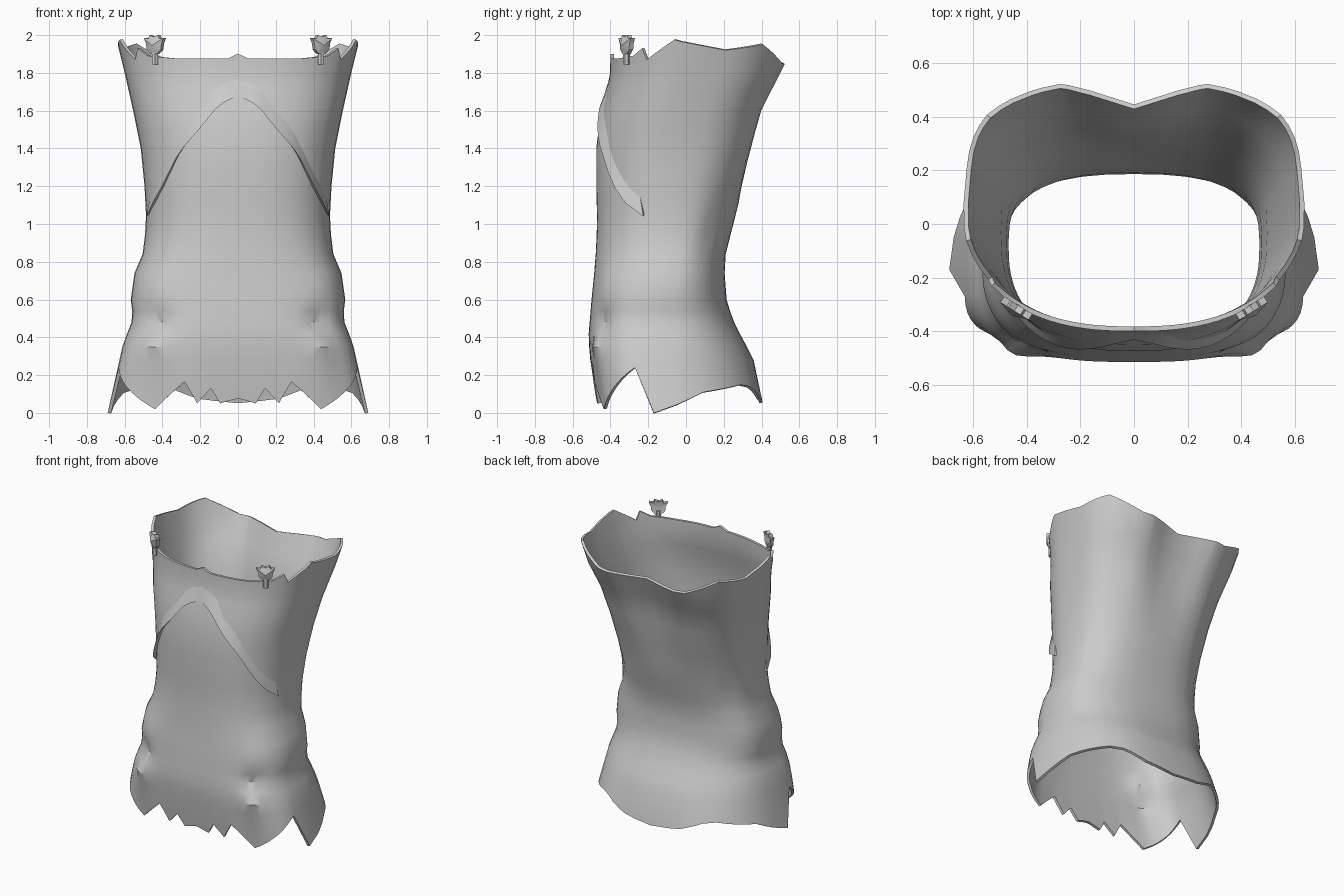
import bpy, bmesh, math
from mathutils import Vector, Matrix

cube = bpy.data.objects.get("Cube")
if cube:
    bpy.data.objects.remove(cube, do_unlink=True)

# One plain cloth material
cloth = bpy.data.materials.new("light grey cloth")
cloth.use_nodes = True
GREY = (0.6, 0.6, 0.6, 1)
cloth.diffuse_color = GREY
cloth.node_tree.nodes["Principled BSDF"].inputs["Base Color"].default_value = GREY


def interp(points, t):
    """Piecewise linear lookup in a list of (position, value)."""
    if t <= points[0][0]:
        return points[0][1]
    for (a, va), (b, vb) in zip(points, points[1:]):
        if t <= b:
            return va + (vb - va) * (t - a) / (b - a)
    return points[-1][1]


# Body profiles by height
WIDTH = [(0, .69), (.2, .645), (.36, .61), (.44, .58), (.5, .555), (.6, .568), (.74, .548), (.84, .505),
         (1.0, .485), (1.2, .495), (1.4, .515), (1.6, .555), (1.8, .6), (1.96, .64)]
FRONT = [(.02, -.465), (.2, -.5), (.4, -.517), (.6, -.5), (.8, -.48), (1.0, -.47), (1.2, -.475),
         (1.4, -.475), (1.6, -.45), (1.7, -.42), (1.8, -.402), (1.9, -.4)]
BACK = [(.05, .405), (.12, .41), (.2, .39), (.3, .35), (.4, .295), (.5, .245), (.6, .215), (.8, .2),
        (1.0, .25), (1.2, .305), (1.4, .365), (1.6, .42), (1.85, .54)]
MIDDLE = [(0, -.17), (.25, -.19), (.5, -.15), (.85, -.09), (1.2, -.06), (1.6, 0), (1.95, .08)]
FRONT_POWER = [(0, 3), (.6, 2.8), (1, 2.5), (1.9, 2.45)]
BACK_POWER = [(0, 2.4), (1.2, 2.5), (1.9, 3)]

# Edge heights by angle: 0 is the front, 90 the side, 180 the back
HEM = [(0, .075), (.5, .07), (3, .05), (6, .13), (10.5, .05), (13, .1), (17, .165), (31, .02), (54, .12),
       (82, .24), (90, 0), (113, .11), (141, .15), (150, .14), (165, .08), (180, .055)]
RIM = [(0, 1.9), (3, 1.875), (26, 1.875), (46, 1.89), (54, 1.93), (59, 1.87), (77, 1.975), (90, 1.945), (99, 1.92),
       (127, 1.95), (155, 1.85), (180, 1.84)]
# Arched lower edge of the chest, height by x
ARCH = [(0, 1.68), (.1, 1.63), (.2, 1.5), (.3, 1.38), (.4, 1.17), (.47, 1.04)]


def bump(angle, z, a0, z0, ra, rz):
    return math.exp(-((angle - a0) / ra) ** 2 - ((z - z0) / rz) ** 2)


def surface(angle, z, out=0.0):
    """Point on the body, pushed outward by out."""
    a = math.radians(angle)
    s, c = abs(math.sin(a)), math.cos(a)
    power = interp(FRONT_POWER if angle < 90 else BACK_POWER, z)
    mid = interp(MIDDLE, z)
    reach = mid - interp(FRONT, z) if angle < 90 else interp(BACK, z) - mid
    x = interp(WIDTH, z) * s ** (2 / power) if 0 < angle < 180 else 0.0
    y = mid - math.copysign(reach * abs(c) ** (2 / power), c)
    # dip between the shoulder blades
    if angle > 90:
        y -= .09 * max(0, 1 - x / .27) * min(1, max(0, (z - 1.1) / .75))
    # ledge where the skirt panel leaves the hip, and hollows at the waist
    out += .03 * bump(angle, z, 37, .35, 9, .06) - .03 * bump(angle, z, 42, .48, 10, .06)
    out += .012 * bump(angle, z, 45, .66, 14, .08) - .012 * bump(angle, z, 125, .98, 9, .12)
    d = Vector((s, -c, 0))
    p = Vector((x, y, z)) + d * out
    if angle in (0, 180):
        p.x = 0
    return p


def finish(obj, angle):
    """Apply modifiers, colour and shade."""
    bpy.ops.object.select_all(action='DESELECT')
    obj.select_set(True)
    bpy.context.view_layer.objects.active = obj
    for m in [m.name for m in obj.modifiers]:
        bpy.ops.object.modifier_apply(modifier=m)
    bpy.ops.object.shade_smooth_by_angle(angle=math.radians(angle))


def make(name, verts, faces):
    mesh = bpy.data.meshes.new(name)
    mesh.from_pydata(verts, [], faces)
    mesh.materials.append(cloth)
    obj = bpy.data.objects.new(name, mesh)
    bpy.context.collection.objects.link(obj)
    return obj


def mirror(obj):
    m = obj.modifiers.new("mirror", 'MIRROR')
    m.use_clip = True
    m.merge_threshold = .0005


# Torso shell: half a lofted skin, mirrored and thickened inward
columns = sorted({a for a, _ in HEM} | {a for a, _ in RIM}
                 | {8, 21, 36, 41, 65, 71, 106, 120, 134, 162, 172})
levels = [.28, .35, .42, .48, .54, .6, .67, .74, .84, .94, 1.04, 1.12, 1.2, 1.3, 1.4, 1.5, 1.6, 1.7, 1.8]
verts, faces = [], []
for a in columns:
    for z in [interp(HEM, a)] + levels + [interp(RIM, a)]:
        verts.append(surface(a, z))
n = len(levels) + 2
for i in range(len(columns) - 1):
    for j in range(n - 1):
        k = i * n + j
        faces.append((k, k + n, k + n + 1, k + 1))
torso = make("torso_shell", verts, faces)
mirror(torso)
shell = torso.modifiers.new("thickness", 'SOLIDIFY')
shell.thickness = .018
shell.offset = -1
finish(torso, 32)


def angle_at(x, z):
    """Front angle whose surface point has the given x."""
    f = min(1, x / interp(WIDTH, z))
    return math.degrees(math.asin(f ** (interp(FRONT_POWER, z) / 2)))


# Chest fold: a wedge lip along the arch
verts, faces = [], []
steps = 12
for i in range(steps + 1):
    x = .47 * i / steps
    z = interp(ARCH, x)
    lip = .006 + .018 * min(1, x / .2) * (1 if i < steps else .5)
    a = angle_at(x, z)
    top = z + .12
    verts += [surface(a, z + .015, -.004), surface(a, z, lip), surface(angle_at(x * .99, top), top, -.003)]
for i in range(steps):
    k = i * 3
    faces += [(k, k + 3, k + 4, k + 1), (k + 1, k + 4, k + 5, k + 2)]
k = steps * 3
faces.append((k, k + 2, k + 1))
fold = make("chest_fold", verts, faces)
mirror(fold)
finish(fold, 35)

# Shoulder clasps: small scalloped cups standing on the rim
OUTLINE = [(-.02, -.05), (.02, -.05), (.045, -.025), (.048, .005), (.062, .035), (.034, .032), (.026, .05),
           (0, .04), (-.026, .05), (-.034, .032), (-.062, .035), (-.048, .005), (-.045, -.025)]
for side, label in ((1, "left"), (-1, "right")):
    bm = bmesh.new()
    ring = [[bm.verts.new((x, y, z)) for x, z in OUTLINE] for y in (-.012, .014)]
    hubs = [bm.verts.new((0, y, -.005)) for y in (-.032, .002)]
    count = len(OUTLINE)
    for i in range(count):
        j = (i + 1) % count
        bm.faces.new((ring[0][i], ring[0][j], hubs[0]))
        bm.faces.new((ring[1][j], ring[1][i], hubs[1]))
        bm.faces.new((ring[0][j], ring[0][i], ring[1][i], ring[1][j]))
    bmesh.ops.recalc_face_normals(bm, faces=bm.faces)
    bm.transform(Matrix.Translation((side * .44, -.315, 1.95)) @ Matrix.Rotation(side * math.radians(32), 4, 'Z'))
    clasp = make(label + "_shoulder_clasp", [], [])
    bm.to_mesh(clasp.data)
    bm.free()
    # stem joining the cup to the rim
    finish(clasp, 35)
    bpy.ops.mesh.primitive_cylinder_add(vertices=6, radius=.018, depth=.08, location=(side * .44, -.315, 1.885))
    stem = bpy.context.object
    stem.name = label + "_clasp_stem"
    stem.data.materials.append(cloth)
    finish(stem, 35)
